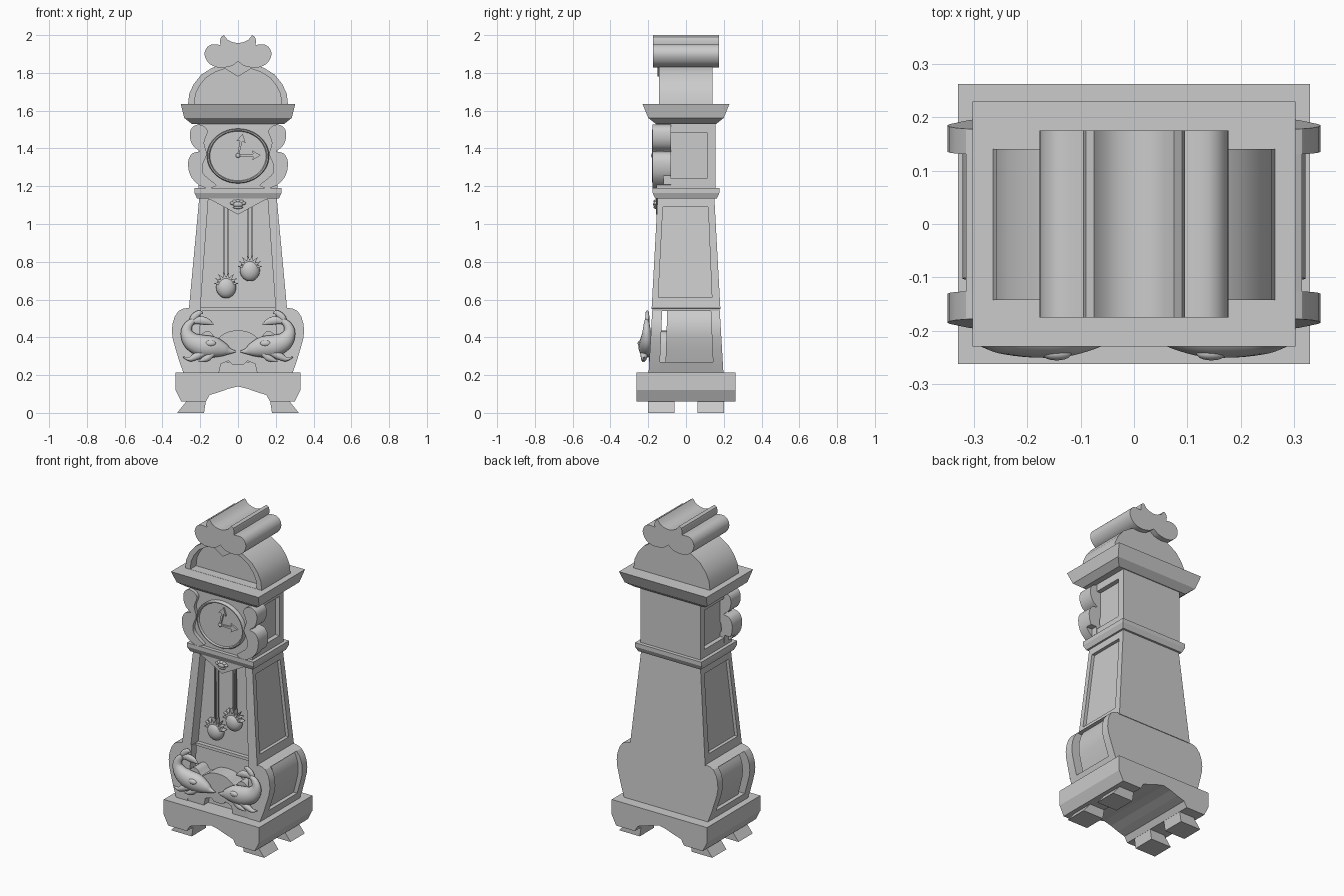
import bpy, bmesh
from math import sin, cos, pi, radians, atan2, hypot
from mathutils import Vector

if "Cube" in bpy.data.objects:
    bpy.data.objects.remove(bpy.data.objects["Cube"])


def skin(name, rings):
    """Closed solid through a list of equal-length vertex rings."""
    bm = bmesh.new()
    vr = [[bm.verts.new(p) for p in r] for r in rings]
    n = len(vr[0])
    for a, b in zip(vr, vr[1:]):
        for i in range(n):
            bm.faces.new((a[i], a[(i + 1) % n], b[(i + 1) % n], b[i]))
    bm.faces.new(vr[0])
    bm.faces.new(vr[-1][::-1])
    bmesh.ops.recalc_face_normals(bm, faces=bm.faces)
    me = bpy.data.meshes.new(name)
    bm.to_mesh(me)
    bm.free()
    ob = bpy.data.objects.new(name, me)
    bpy.context.collection.objects.link(ob)
    return ob


def prism(name, pts, y0, y1, m=1, taper=0.0, z0=0.0):
    """Front (x, z) outline extruded along y."""
    return skin(name, [[(x * m, y * (1 - taper * (z - z0)), z) for x, z in pts]
                       for y in (y0, y1)])


def loft(name, *rings):
    """Stack of rectangles (z, x0, x1, y0, y1)."""
    return skin(name, [[(a, c, z), (b, c, z), (b, d, z), (a, d, z)]
                       for z, a, b, c, d in rings])


def sym(half):
    """Left half outline -> full symmetrical outline."""
    return half + [(-x, z) for x, z in reversed(half) if abs(x) > 1e-6]


def spline(pts, n=4, closed=True):
    P = [Vector(p) for p in pts]
    k = len(P)
    out = []
    for i in range(k if closed else k - 1):
        g = (lambda j: P[j % k]) if closed else (lambda j: P[max(0, min(k - 1, j))])
        a, b, c, d = g(i - 1), g(i), g(i + 1), g(i + 2)
        for s in range(n):
            t = s / n
            out.append(0.5 * (2 * b + (c - a) * t + (2 * a - 5 * b + 4 * c - d) * t * t
                              + (3 * b - a - 3 * c + d) * t ** 3))
    return out if closed else out + [P[-1]]


def cut(ob, *cutters):
    for c in cutters:
        md = ob.modifiers.new("cut", 'BOOLEAN')
        md.operation, md.object, md.solver = 'DIFFERENCE', c, 'EXACT'
        bpy.context.view_layer.objects.active = ob
        bpy.ops.object.modifier_apply(modifier=md.name)
        bpy.data.objects.remove(c)


def smooth(ob, deg=35):
    bpy.ops.object.select_all(action='DESELECT')
    ob.select_set(True)
    bpy.context.view_layer.objects.active = ob
    bpy.ops.object.shade_smooth_by_angle(angle=radians(deg))


def ball(name, loc, scale):
    bpy.ops.mesh.primitive_uv_sphere_add(segments=20, ring_count=12, location=loc)
    ob = bpy.context.object
    ob.name, ob.scale = name, scale
    smooth(ob, 60)
    return ob


def tube(name, path, y, flat, m):
    """Body along an (x, z, radius) path, flattened in y."""
    P = spline(path, 4, False)
    rings = []
    for i, p in enumerate(P):
        d = P[min(i + 1, len(P) - 1)] - P[max(i - 1, 0)]
        l = hypot(d.x, d.y)
        nx, nz = -d.y / l, d.x / l
        r = max(p.z, 0.003)
        rings.append([((p.x + nx * r * cos(t)) * m, y + r * flat * sin(t), p.y + nz * r * cos(t))
                      for t in (2 * pi * k / 14 for k in range(14))])
    ob = skin(name, rings)
    smooth(ob, 60)


# Feet and plinth
for sx in (1, -1):
    for sy in (1, -1):
        loft("foot", (0, sx * .18, sx * .322, sy * .06, sy * .2),
             (.065, sx * .17, sx * .27, sy * .06, sy * .2))
prism("plinth", sym([(-.33, .215), (-.33, .12), (-.30, .06), (-.17, .06), (-.15, .095),
                     (-.10, .11), (-.05, .128), (0, .14)]), -.263, .263)

# Bulged lower case: front and back frames, recessed core, rails
side = [(-.29, .215), (-.31, .27), (-.328, .33), (-.345, .39), (-.35, .43), (-.347, .47),
        (-.335, .51), (-.315, .54), (-.29, .552), (-.255, .557)]
tp = dict(taper=.3, z0=.215)
front = prism("lower_front_frame", sym(side), -.198, -.14, **tp)
cut(front, loft("cutter", (.1, -.215, .215, -.4, 0), (.7, -.19, .19, -.4, 0)))
prism("lower_back_frame", sym(side), .145, .198, **tp)
core = prism("lower_core", sym([(x * .92, z) for x, z in side]), -.11, .15, **tp)
prism("lower_bottom_rail", sym(side[:2]), -.15, .15, **tp)
prism("lower_top_rail", sym(side[7:]), -.15, .15, **tp)
for o in (front, core, bpy.data.objects["lower_back_frame"]):
    smooth(o, 30)

# Tapered trunk with front opening and side panels
trunk = loft("trunk", (.55, -.26, .26, -.182, .182), (1.14, -.205, .205, -.15, .15))
cut(trunk, loft("cutter", (.54, -.2, .2, -.4, -.11), (1.13, -.157, .157, -.4, -.09)),
    *[loft("cutter", (.61, s * .234, s * .4, -.147, .137), (1.09, s * .19, s * .4, -.122, .117))
      for s in (1, -1)])
prism("trunk_pediment", [(-.157, 1.135), (0, 1.05), (.157, 1.135)], -.158, -.08)
ball("shell_boss", (0, -.16, 1.105), (.028, .014, .016))
for a in range(5):
    t = pi * (a + .5) / 5
    ball("shell_rib", (.03 * cos(t), -.16, 1.105 + .017 * sin(t)), (.013, .011, .009))
ball("shell_base", (0, -.16, 1.088), (.026, .012, .008))

# Hanging weights with leafy crowns
for x, z in ((-.063, .665), (.063, .755)):
    for dx in (-.009, .009):
        loft("weight_cord", (z + .03, x + dx - .004, x + dx + .004, -.128, -.118),
             (1.11, x + dx - .004, x + dx + .004, -.128, -.118))
    ball("weight_body", (x, -.128, z), (.053, .038, .058))
    crown = [(x - .03, z + .01)]
    for i in range(15):
        t = pi - pi * i / 14
        r = .036 if i % 2 else .068
        crown.append((x + r * cos(t), z + .02 + r * .95 * sin(t)))
    prism("weight_crown", crown + [(x + .03, z + .01)], -.15, -.115)

# Scrolled apron behind the dolphins
apron = spline([(-.215, .215), (-.215, .36), (-.19, .42), (-.15, .43), (-.115, .395), (-.08, .415),
                (-.045, .432), (0, .437)], 3, False)
apron = sym([tuple(p) for p in apron])
apron += [(.10, .215), (.09, .26), (.05, .275), (.03, .255), (-.03, .255), (-.05, .275),
          (-.09, .26), (-.10, .215)]
smooth(prism("apron", apron, -.195, -.1))

# Pair of curled dolphins
for m in (1, -1):
    tube("dolphin_body", [(-.013, .325, .004), (-.045, .327, .017), (-.075, .335, .036),
                          (-.13, .348, .056), (-.19, .355, .058), (-.245, .38, .048),
                          (-.272, .425, .032), (-.262, .465, .022), (-.235, .49, .014)],
         -.208, .75, m)
    tube("dolphin_upper_fluke", [(-.25, .475, .01), (-.235, .505, .018), (-.205, .53, .014),
                                 (-.185, .527, .003)], -.205, .6, m)
    tube("dolphin_side_fluke", [(-.25, .475, .01), (-.215, .49, .02), (-.17, .485, .02),
                                (-.13, .468, .003)], -.205, .6, m)
    tube("dolphin_belly_fin", [(-.18, .32, .02), (-.22, .3, .02), (-.255, .285, .012),
                               (-.29, .295, .003)], -.222, .9, m)
    tube("dolphin_lower_fin", [(-.13, .32, .016), (-.165, .29, .018), (-.21, .272, .003)],
         -.225, .8, m)
    ball("dolphin_flank", (-.145 * m, -.243, .368), (.028, .013, .016))

# Waist moulding, hood and cornice
loft("waist_moulding", (1.135, -.217, .217, -.163, .163), (1.165, -.23, .23, -.177, .177),
     (1.19, -.23, .23, -.177, .177))
hood = loft("hood", (1.185, -.208, .208, -.155, .155), (1.54, -.208, .208, -.155, .155))
cut(hood, *[loft("cutter", (1.24, s * .18, s * .4, -.12, .112), (1.485, s * .18, s * .4, -.12, .112))
            for s in (1, -1)])
loft("cornice", (1.53, -.245, .245, -.16, .16), (1.562, -.285, .285, -.2, .2),
     (1.635, -.303, .303, -.23, .23))

# Side scrolls on the hood
scroll = [(.16, 1.49), (.185, 1.52), (.22, 1.525), (.25, 1.5), (.253, 1.45), (.235, 1.41),
          (.205, 1.385), (.24, 1.375), (.262, 1.34), (.262, 1.29), (.245, 1.245), (.205, 1.205),
          (.155, 1.19), (.115, 1.205), (.15, 1.235), (.185, 1.27), (.185, 1.32), (.165, 1.37),
          (.18, 1.43)]
for m in (1, -1):
    s = prism("hood_scroll", spline(scroll, 3), -.177, -.08, m)
    cut(s, loft("cutter", (1.1, m * .21, m * .4, -.12, 0), (1.255, m * .21, m * .4, -.12, 0)))
    smooth(s)

# Dial with bezel and hands
def disc(r, y):
    return [(.165 * r * cos(t), y, 1.36 + .145 * r * sin(t))
            for t in (2 * pi * k / 48 for k in range(48))]
dial = skin("dial", [disc(1, -.14), disc(1, -.172), disc(.97, -.18), disc(.93, -.18),
                     disc(.9, -.17)])
smooth(dial)
for tip, w in (((.025, .115), .007), ((.12, .002), .007)):
    a, L = atan2(tip[1], tip[0]), hypot(*tip)
    arrow = [(-.012, -w * .5), (L - .04, -w), (L - .045, -.026), (L, 0), (L - .045, .026),
             (L - .04, w), (-.012, w * .5)]
    prism("clock_hand", [(u * cos(a) - v * sin(a), 1.362 + u * sin(a) + v * cos(a))
                         for u, v in arrow], -.18, -.165)
ball("hand_pivot", (0, -.177, 1.362), (.012, .008, .012))

# Arched top with recessed front
arch = [(-.265, 1.63), (-.258, 1.69), (-.235, 1.74), (-.195, 1.79), (-.14, 1.825), (-.07, 1.85),
        (0, 1.857)]
dome = prism("arched_top", sym(arch), -.143, .141)
cut(dome, prism("cutter", sym([(x * .87, 1.636 + (z - 1.63) * .86) for x, z in arch]), -.3, -.085))
smooth(dome, 20)
prism("keystone", [(-.085, 1.832), (0, 1.78), (.085, 1.832), (0, 1.865)], -.15, -.08)

# Lobed crest
crest = spline([(-.03, 1.838), (-.075, 1.828), (-.12, 1.832), (-.158, 1.855), (-.177, 1.895),
                (-.168, 1.93), (-.14, 1.95), (-.093, 1.948)], 3, False)
crest = [(0, 1.86)] + [tuple(p) for p in crest] + [(-.096, 1.97), (-.09, 1.99), (-.075, 2.0),
                                                   (-.055, 1.975), (-.03, 1.963), (0, 1.957)]
crest = crest + [(-x, z) for x, z in reversed(crest[1:-1])]
smooth(prism("crest", crest, -.175, .175))
